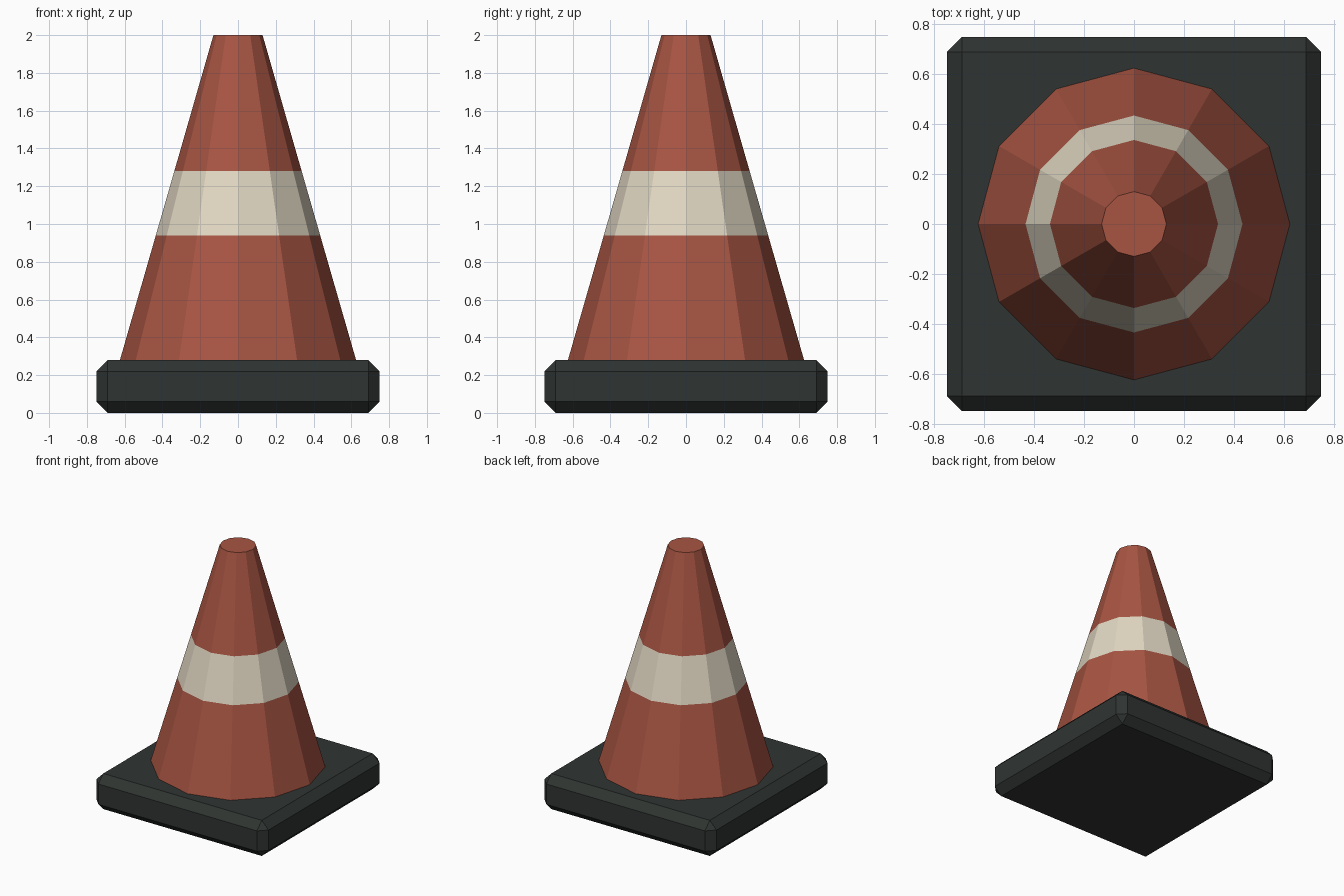
import bpy
import bmesh
import math

if "Cube" in bpy.data.objects:
    bpy.data.objects.remove(bpy.data.objects["Cube"])

SIDES = 12


def material(name, colour):
    mat = bpy.data.materials.new(name)
    mat.diffuse_color = (*colour, 1)
    mat.use_nodes = True
    mat.node_tree.nodes["Principled BSDF"].inputs["Base Color"].default_value = mat.diffuse_color
    return mat


def add_object(name, bm, mats):
    mesh = bpy.data.meshes.new(name)
    bmesh.ops.recalc_face_normals(bm, faces=bm.faces[:])
    bm.to_mesh(mesh)
    bm.free()
    for mat in mats:
        mesh.materials.append(mat)
    obj = bpy.data.objects.new(name, mesh)
    bpy.context.collection.objects.link(obj)
    return obj


rubber = material("dark_rubber", (0.028, 0.034, 0.031))
orange = material("orange_plastic", (0.39, 0.09, 0.055))
white = material("off_white", (0.75, 0.68, 0.54))

# Square base with chamfered edges
bm = bmesh.new()
bmesh.ops.create_cube(bm, size=1)
bmesh.ops.scale(bm, vec=(1.5, 1.5, 0.28), verts=bm.verts)
bmesh.ops.translate(bm, vec=(0, 0, 0.14), verts=bm.verts)
bmesh.ops.bevel(bm, geom=bm.edges[:], offset=0.06, offset_type='OFFSET',
                segments=1, profile=0.5, affect='EDGES')
add_object("base", bm, [rubber])

# Twelve-sided cone with a flush stripe: (radius, height) of each ring
profile = [(0.625, 0.28), (0.435, 0.94), (0.337, 1.28), (0.13, 2.0)]
bm = bmesh.new()
rings = []
for r, z in profile:
    rings.append([bm.verts.new((r * math.cos(math.tau * i / SIDES),
                                r * math.sin(math.tau * i / SIDES), z))
                  for i in range(SIDES)])
for band, (low, high) in enumerate(zip(rings, rings[1:])):
    for i in range(SIDES):
        j = (i + 1) % SIDES
        face = bm.faces.new((low[i], low[j], high[j], high[i]))
        face.material_index = 1 if band == 1 else 0
bm.faces.new(rings[-1])
bm.faces.new(rings[0][::-1])
add_object("cone", bm, [orange, white])
